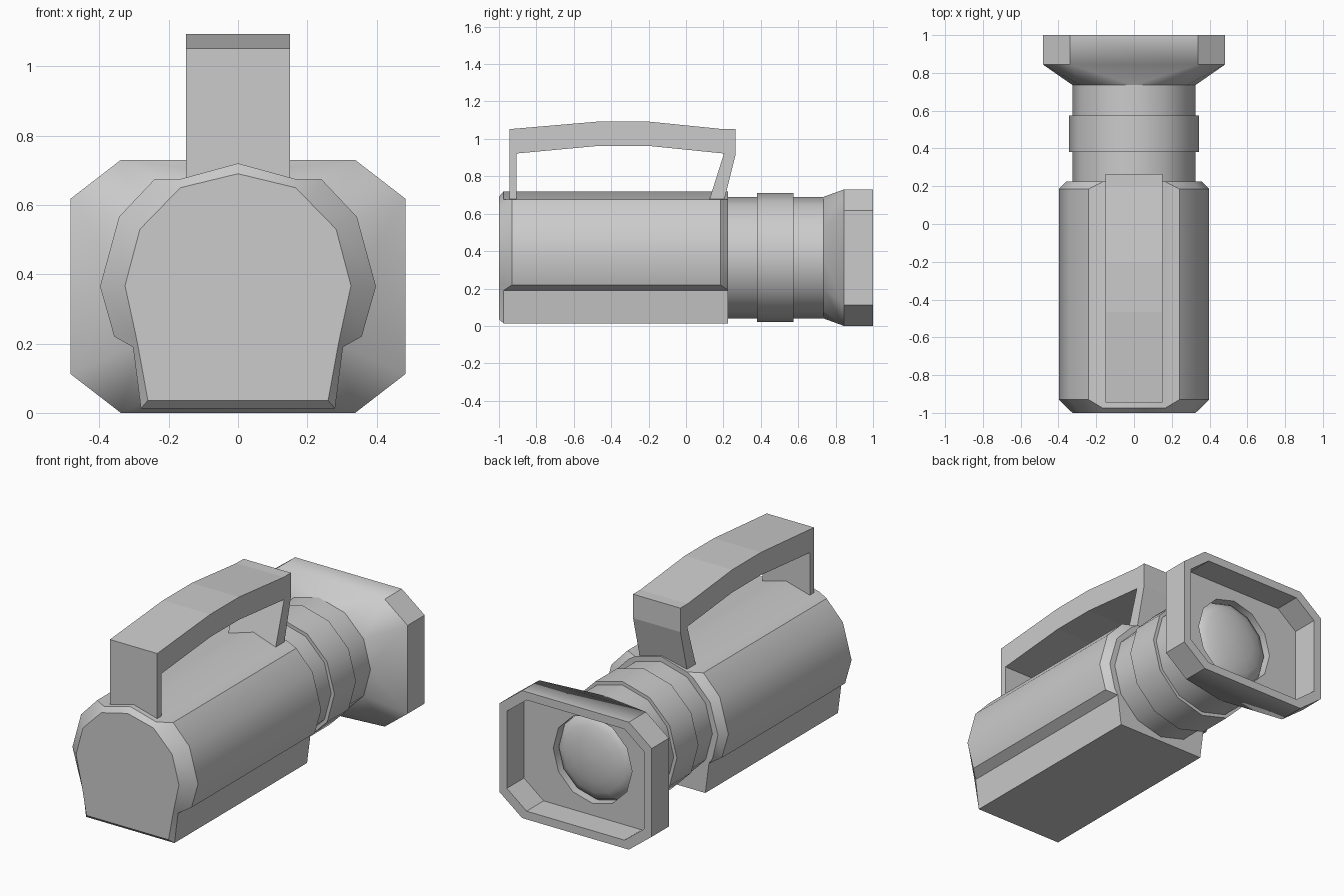
import bpy, bmesh
from math import sin, cos, pi, radians

if "Cube" in bpy.data.objects:
    bpy.data.objects.remove(bpy.data.objects["Cube"])

CZ = 0.365  # height of the lens axis


def finish(name, bm, smooth=True):
    bmesh.ops.recalc_face_normals(bm, faces=bm.faces)
    me = bpy.data.meshes.new(name)
    bm.to_mesh(me)
    bm.free()
    ob = bpy.data.objects.new(name, me)
    bpy.context.collection.objects.link(ob)
    if smooth:
        bpy.ops.object.select_all(action='DESELECT')
        ob.select_set(True)
        bpy.context.view_layer.objects.active = ob
        bpy.ops.object.shade_smooth_by_angle(angle=radians(35))
    return ob


def loft(name, rings, cap_start=True, cap_end=True, smooth=True):
    """Skin a series of closed rings; rings may differ in point count."""
    bm = bmesh.new()
    loops = [[bm.verts.new(p) for p in ring] for ring in rings]
    for a, b in zip(loops, loops[1:]):
        na, nb = len(a), len(b)
        i = j = 0
        if na == nb:
            for k in range(na):
                bm.faces.new((a[k], a[(k + 1) % na], b[(k + 1) % na], b[k]))
            continue
        while i < na or j < nb:  # zip unequal rings by shortest diagonal
            da = (a[(i + 1) % na].co - b[j % nb].co).length if i < na else 9
            db = (b[(j + 1) % nb].co - a[i % na].co).length if j < nb else 9
            if da < db:
                bm.faces.new((a[i % na], a[(i + 1) % na], b[j % nb]))
                i += 1
            else:
                bm.faces.new((a[i % na], b[(j + 1) % nb], b[j % nb]))
                j += 1
    if cap_start:
        bm.faces.new(loops[0])
    if cap_end:
        bm.faces.new(loops[-1])
    return finish(name, bm, smooth)


def circle(r, y, n=12):
    return [(r * cos(2 * pi * k / n), y, CZ + r * sin(2 * pi * k / n)) for k in range(n)]


def octagon(w, h, cx, cz, y):
    q = [(w, h - cz), (w - cx, h)]
    pts = q + [(-x, z) for x, z in q[::-1]]
    pts += [(-x, -z) for x, z in pts]
    pts = pts[-1:] + pts[:-1]  # start near angle zero
    return [(x, y, CZ + z) for x, z in pts]


def mirrored(half):
    """Half outline (x, y, z) starting on the centre line -> closed ring."""
    return half + [(-x, y, z) for x, y, z in half[:0:-1]]


# Body: housing with battery base, chamfered at both ends
outline = [(0, .72), (.165, .675), (.24, .675), (.343, .566),
           (.398, .365), (.357, .22), (.303, .19), (.28, .013)]
front = [(0, .69), (.165, .65), (.205, .61), (.283, .53),
         (.326, .367), (.294, .22), (.288, .19), (.26, .036)]
back = [(0, .72), (.165, .675), (.205, .65), (.31, .54),
        (.36, .365), (.325, .22), (.303, .19), (.28, .013)]
y_front = [-.975, -.975, -.93, -.93, -.93, -.93, -.975, -.975]
y_back = [.224, .224, .185, .185, .185, .185, .224, .224]
loft("body", [
    mirrored([(x, -1, z) for x, z in front]),
    mirrored([(x, y, z) for (x, z), y in zip(outline, y_front)]),
    mirrored([(x, y, z) for (x, z), y in zip(outline, y_back)]),
    mirrored([(x, .225, z) for x, z in back])])

# Carrying handle: side profile extruded across x
profile = [(-.945, .675), (-.945, 1.052), (-.465, 1.093), (-.205, 1.093),
           (.2, 1.052), (.265, 1.052), (.265, .915), (.205, .675),
           (.125, .675), (.203, .922), (-.205, .963), (-.465, .963),
           (-.906, .922), (-.906, .675)]
loft("handle", [[(s, y, z) for y, z in profile] for s in (-.15, .15)], smooth=False)

# Lens barrel with raised focus ring
loft("lens_barrel", [circle(.325, .2), circle(.325, .38), circle(.345, .38),
                     circle(.345, .575), circle(.325, .575), circle(.325, .737)])

# Lens hood: taper, octagonal rim, recess and lens opening
loft("lens_hood", [
    circle(.325, .735),
    octagon(.483, .365, .145, .112, .845),
    octagon(.483, .365, .145, .112, 1),
    octagon(.435, .318, .125, .097, 1),
    octagon(.435, .318, .125, .097, .845),
    circle(.25, .845),
    circle(.25, .79)], cap_start=False)

# Domed front glass
loft("lens_glass", [circle(.25 * cos(t), .79 + .075 * sin(t))
                    for t in (0, .35, .7, 1.05, 1.35, 1.54)])
